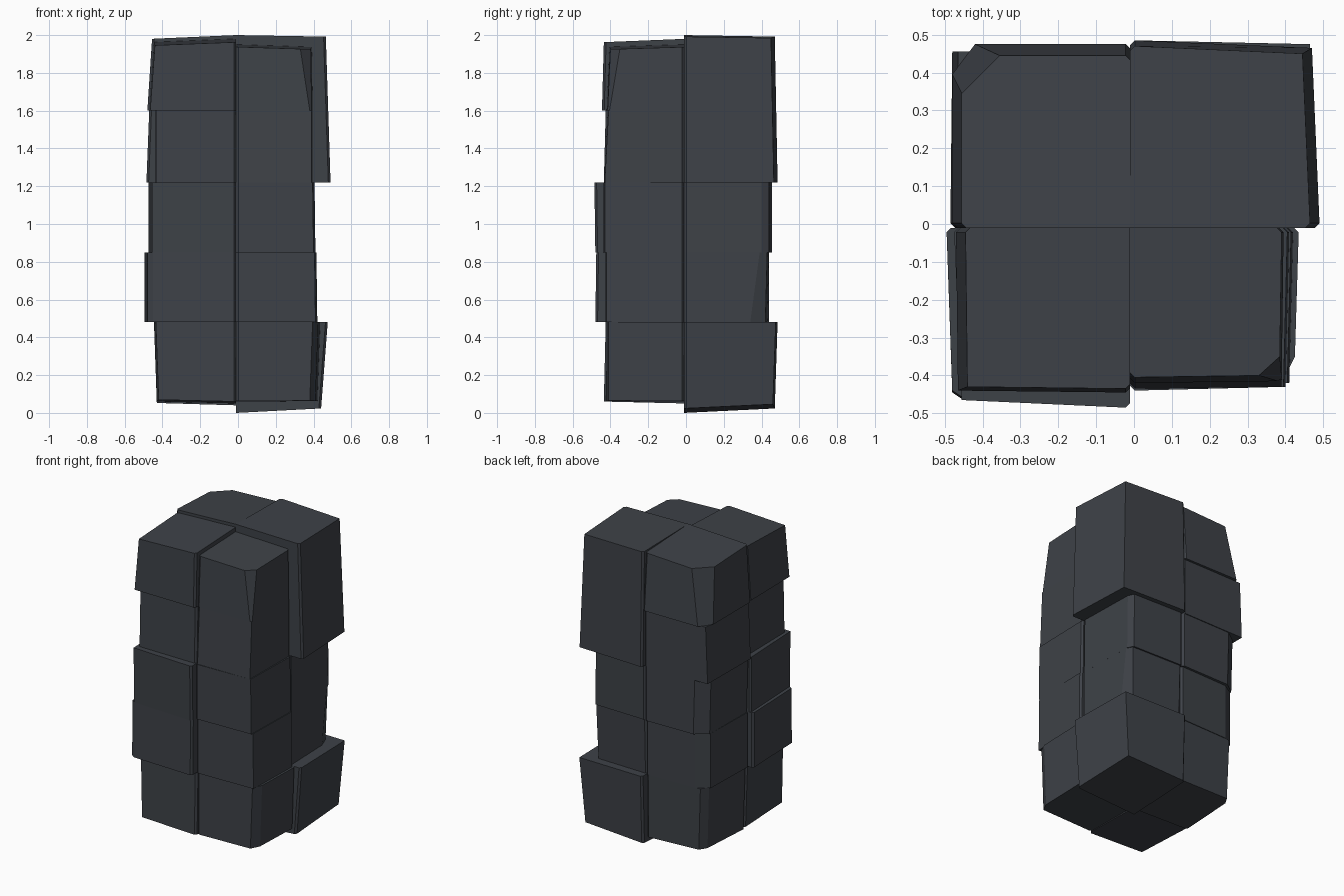
import bpy
import bmesh

default_cube = bpy.data.objects.get("Cube")
if default_cube:
    bpy.data.objects.remove(default_cube, do_unlink=True)

# One dark slate colour for every stone
slate = bpy.data.materials.new("dark_slate")
slate.use_nodes = True
colour = (0.048, 0.054, 0.064, 1.0)
slate.diffuse_color = colour
shader = slate.node_tree.nodes["Principled BSDF"]
shader.inputs["Base Color"].default_value = colour
shader.inputs["Roughness"].default_value = 0.9

SEAM = -0.01     # the four columns meet here in both x and y
GROOVE = 0.012   # small chamfer beside each vertical seam
COURSES = (0.0, 0.48, 0.85, 1.22, 1.6, 2.0)


def outline(side_x, side_y, reach_x, reach_y, cut, flare):
    """Plan of a stone: inner corner, two seam ends, and a clipped outer corner."""
    cut_x, cut_y = cut
    points = [
        (SEAM, SEAM),
        (side_x * (reach_x + flare - GROOVE), SEAM),
        (side_x * (reach_x + flare), SEAM + side_y * GROOVE),
        (side_x * reach_x, side_y * (reach_y - cut_y)),
    ]
    if cut_x:
        points.append((side_x * (reach_x - cut_x), side_y * reach_y))
    points += [
        (SEAM + side_x * GROOVE, side_y * (reach_y + flare)),
        (SEAM, side_y * (reach_y + flare - GROOVE)),
    ]
    return points


def stone(column, side, course, x, y, cut=(0, 0), top_cut=None, span=1,
          flare=0.01, base=None, crown=None):
    """One tapered block; x and y hold the reach at its bottom and its top.
    base and crown hold the height at the inner and the outer corner."""
    low, high = COURSES[course], COURSES[course + span]
    base, crown = base or (low, low), crown or (high, high)
    bm = bmesh.new()
    rings = []
    for level, heights in enumerate((base, crown)):
        corner = top_cut if level and top_cut else cut
        ring = []
        for px, py in outline(*side, x[level], y[level], corner, flare):
            away = (abs(px - SEAM) / x[level] + abs(py - SEAM) / y[level]) / 2
            height = heights[0] + (heights[1] - heights[0]) * away
            ring.append(bm.verts.new((px, py, height)))
        rings.append(ring)
    bottom, top = rings
    bm.faces.new(bottom)
    bm.faces.new(top)
    for i in range(len(top)):
        j = (i + 1) % len(top)
        bm.faces.new((bottom[i], bottom[j], top[j], top[i]))
    bmesh.ops.recalc_face_normals(bm, faces=bm.faces)
    mesh = bpy.data.meshes.new(column + "_stone")
    bm.to_mesh(mesh)
    bm.free()
    mesh.materials.append(slate)
    block = bpy.data.objects.new(f"{column}_stone_course_{course + 1}", mesh)
    bpy.context.collection.objects.link(block)


# Back left column (+x, +y), with a tall stone on top
name, side = "back_left", (1, 1)
stone(name, side, 0, (0.43, 0.465), (0.46, 0.475), base=(0.0, 0.045))
stone(name, side, 1, (0.39, 0.39), (0.42, 0.43), cut=(0.03, 0.08),
      top_cut=(0.02, 0.04))
stone(name, side, 2, (0.39, 0.385), (0.44, 0.44), cut=(0.02, 0.04))
stone(name, side, 3, (0.47, 0.445), (0.465, 0.45), span=2, flare=0.02,
      crown=(2.0, 1.985))

# Front left column (+x, -y), narrowest at the top
name, side = "front_left", (1, -1)
stone(name, side, 0, (0.41, 0.425), (0.41, 0.41), cut=(0.03, 0.06),
      base=(0.06, 0.065))
stone(name, side, 1, (0.41, 0.405), (0.42, 0.42))
stone(name, side, 2, (0.4, 0.395), (0.43, 0.43))
stone(name, side, 3, (0.39, 0.39), (0.43, 0.41), flare=0.005)
stone(name, side, 4, (0.39, 0.385), (0.415, 0.4), cut=(0.01, 0.01),
      top_cut=(0.055, 0.05), flare=0.005, crown=(1.95, 1.925))

# Front right column (-x, -y), bulging in the middle
name, side = "front_right", (-1, -1)
stone(name, side, 0, (0.42, 0.435), (0.425, 0.415), base=(0.05, 0.07))
stone(name, side, 1, (0.48, 0.48), (0.465, 0.46), cut=(0.03, 0.02),
      flare=0.015)
stone(name, side, 2, (0.455, 0.455), (0.46, 0.465), flare=0.02)
stone(name, side, 3, (0.435, 0.435), (0.43, 0.42), flare=0.005)
stone(name, side, 4, (0.465, 0.44), (0.44, 0.43), flare=0.005,
      crown=(1.98, 1.945))

# Back right column (-x, +y), with a clipped outer corner
name, side = "back_right", (-1, 1)
stone(name, side, 0, (0.42, 0.435), (0.42, 0.425), cut=(0.03, 0.05),
      base=(0.04, 0.065))
stone(name, side, 1, (0.45, 0.45), (0.43, 0.43), cut=(0.08, 0.05))
stone(name, side, 2, (0.45, 0.46), (0.45, 0.45), cut=(0.08, 0.06), flare=0.005)
stone(name, side, 3, (0.48, 0.465), (0.455, 0.455), flare=0.005)
stone(name, side, 4, (0.48, 0.455), (0.475, 0.445), cut=(0.06, 0.08),
      top_cut=(0.1, 0.1), flare=0.0, crown=(2.0, 1.96))
